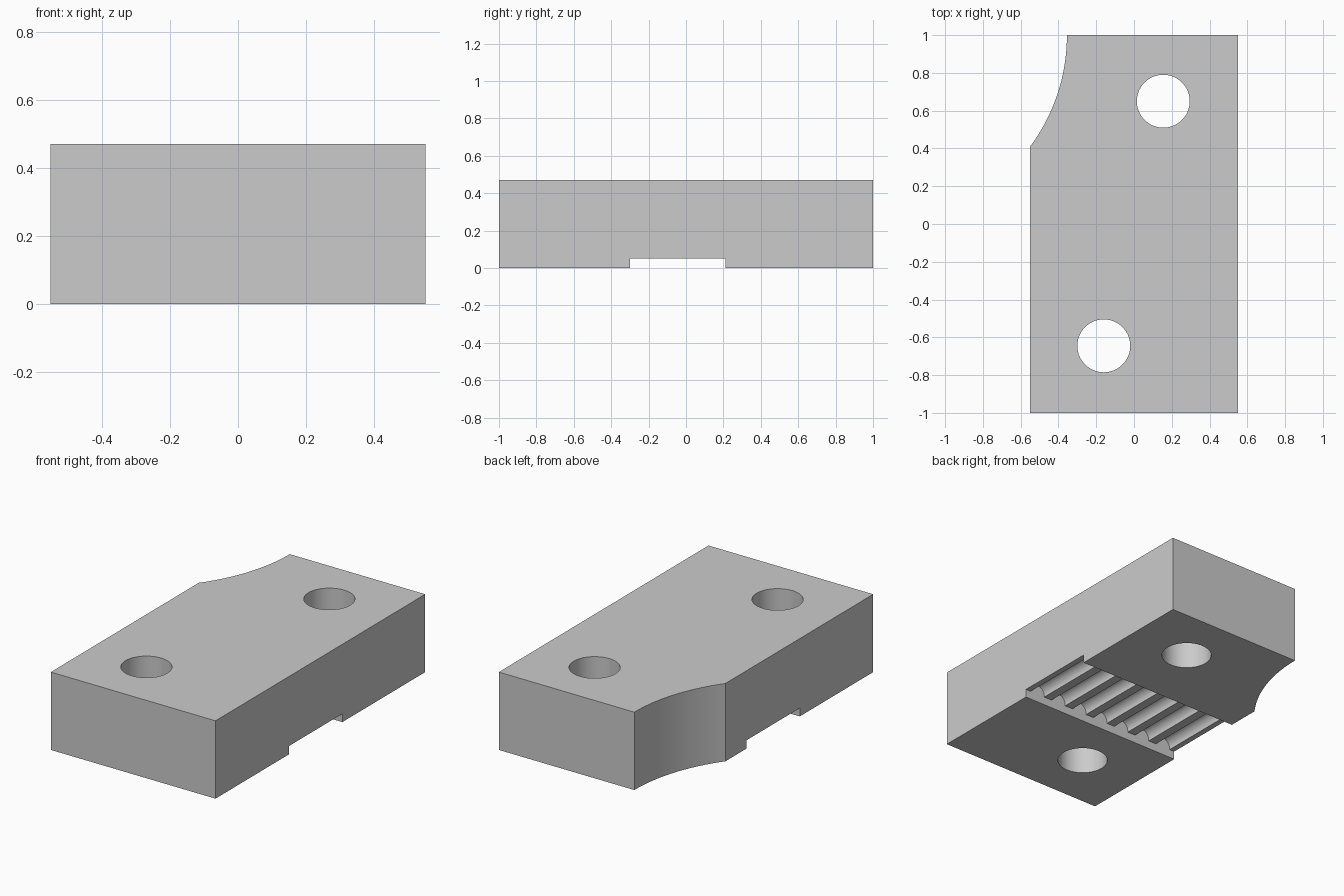
import bpy
import math
from mathutils import Matrix

cube = bpy.data.objects.get("Cube")
if cube:
    bpy.data.objects.remove(cube, do_unlink=True)

HEIGHT = 0.47
HALF_W = 0.55
SLOT_Y = (-0.30, 0.21)
SLOT_Z = 0.05

grey = bpy.data.materials.new("light grey")
grey.use_nodes = True
grey.diffuse_color = (0.6, 0.6, 0.6, 1)
grey.node_tree.nodes["Principled BSDF"].inputs["Base Color"].default_value = (0.6, 0.6, 0.6, 1)


def box(name, low, high):
    centre = [(a + b) / 2 for a, b in zip(low, high)]
    bpy.ops.mesh.primitive_cube_add(size=1, location=centre)
    ob = bpy.context.object
    ob.name = name
    ob.data.transform(Matrix.Diagonal([b - a for a, b in zip(low, high)] + [1]))
    ob.data.materials.append(grey)
    return ob


def cylinder(name, radius, depth, location, sides, along_y=False):
    bpy.ops.mesh.primitive_cylinder_add(vertices=sides, radius=radius, depth=depth, location=location)
    ob = bpy.context.object
    ob.name = name
    if along_y:
        ob.data.transform(Matrix.Rotation(math.pi / 2, 4, "X"))
    ob.data.materials.append(grey)
    return ob


# Solid block
block = box("clamp_block", (-HALF_W, -1, 0), (HALF_W, 1, HEIGHT))
cutters = []

# Two bolt holes and the large curved corner relief
cutters.append(cylinder("back_hole_cutter", 0.14, 2, (0.155, 0.65, 0), 64))
cutters.append(cylinder("front_hole_cutter", 0.14, 2, (-0.16, -0.645, 0), 64))
cutters.append(cylinder("corner_cutter", 0.99, 2, (-1.345, 1.0, 0), 192))

# Belt slot across the underside
cutters.append(box("slot_cutter", (-1, SLOT_Y[0], -0.1), (1, SLOT_Y[1], SLOT_Z)))

# Row of rounded tooth grooves in the slot roof
slot_mid = sum(SLOT_Y) / 2
slot_len = SLOT_Y[1] - SLOT_Y[0]
for i in range(-3, 4):
    cutters.append(cylinder("tooth_cutter", 0.051, slot_len, (i * 0.155, slot_mid, 0.057), 32, True))

# Cut everything out of the block
bpy.context.view_layer.update()
for cutter in cutters:
    mod = block.modifiers.new(cutter.name, "BOOLEAN")
    mod.operation = "DIFFERENCE"
    mod.solver = "EXACT"
    mod.object = cutter
    bpy.ops.object.select_all(action="DESELECT")
    block.select_set(True)
    bpy.context.view_layer.objects.active = block
    bpy.ops.object.modifier_apply(modifier=mod.name)
for cutter in cutters:
    bpy.data.objects.remove(cutter, do_unlink=True)

# Smooth curved walls, sharp edges
bpy.ops.object.shade_smooth_by_angle(angle=math.radians(30))
